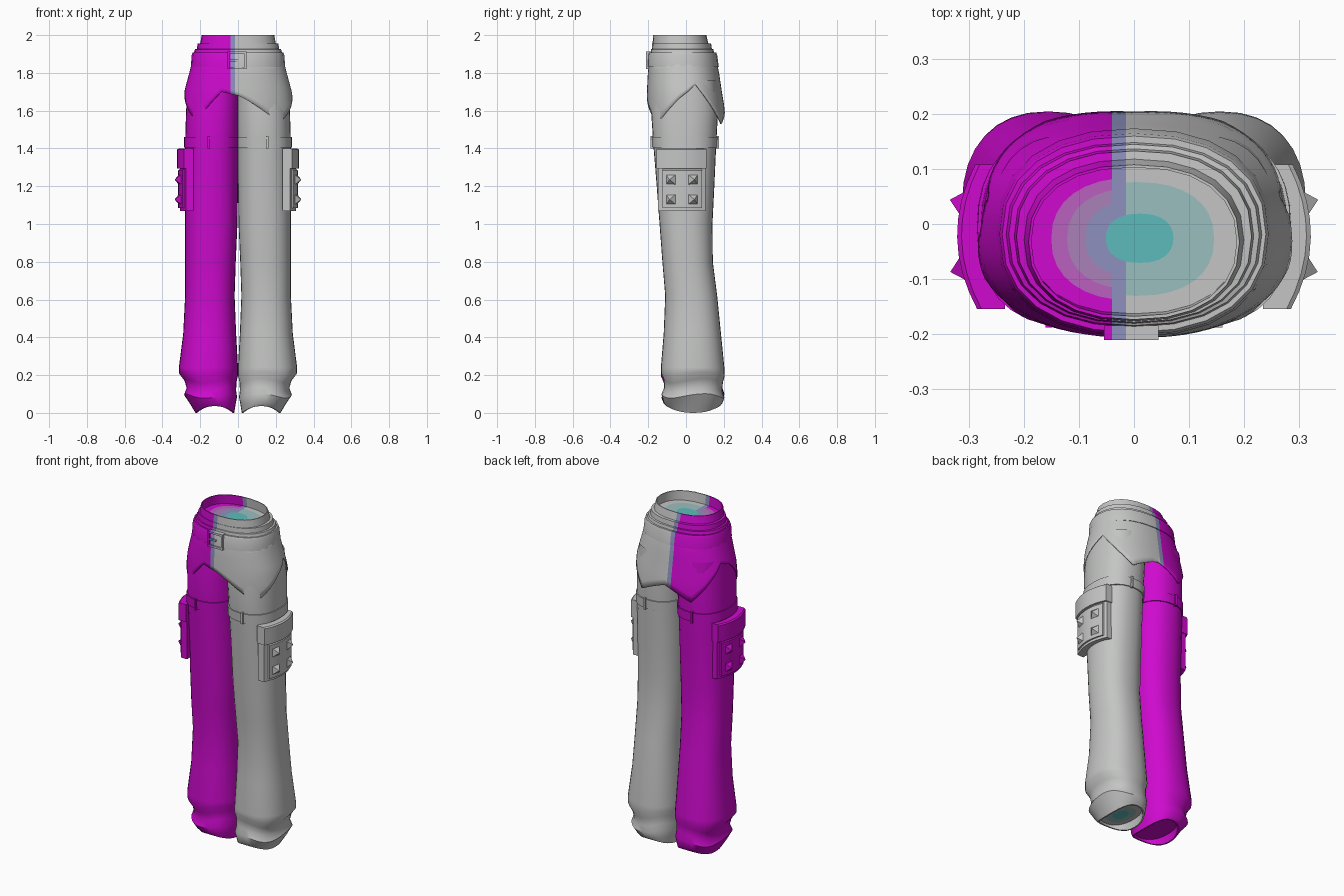
import bpy, bmesh, math
from mathutils import Vector, Matrix

cube = bpy.data.objects.get("Cube")
if cube:
    bpy.data.objects.remove(cube)


def material(name, rgb):
    m = bpy.data.materials.new(name)
    m.use_nodes = True
    m.diffuse_color = (*rgb, 1)
    m.node_tree.nodes["Principled BSDF"].inputs["Base Color"].default_value = (*rgb, 1)
    return m


MAGENTA, GREY, LAVENDER, TEAL, PALE, MAUVE, ORCHID = range(7)
PALETTE = [material("magenta", (0.62, 0.003, 0.62)), material("grey", (0.55, 0.56, 0.55)),
           material("lavender", (0.27, 0.28, 0.52)), material("teal", (0.11, 0.50, 0.50)),
           material("pale teal", (0.33, 0.52, 0.52)), material("mauve", (0.40, 0.22, 0.48)),
           material("orchid", (0.50, 0.12, 0.52))]
STRIP = (-0.04, -0.015)


def by_side(c):
    # colour split running down the body, with a narrow blended strip
    return MAGENTA if c.x < STRIP[0] else LAVENDER if c.x < STRIP[1] else GREY


def finish(name, bm, rule, angle=38, split=False):
    bmesh.ops.recalc_face_normals(bm, faces=bm.faces)
    if split:
        for x in STRIP:
            bmesh.ops.bisect_plane(bm, geom=bm.verts[:] + bm.edges[:] + bm.faces[:], dist=1e-5,
                                   plane_co=(x, 0, 0), plane_no=(1, 0, 0))
    for f in bm.faces:
        f.material_index = rule(f.calc_center_median()) if callable(rule) else rule
    me = bpy.data.meshes.new(name)
    bm.to_mesh(me)
    bm.free()
    for m in PALETTE:
        me.materials.append(m)
    ob = bpy.data.objects.new(name, me)
    bpy.context.collection.objects.link(ob)
    bpy.ops.object.select_all(action='DESELECT')
    ob.select_set(True)
    bpy.context.view_layer.objects.active = ob
    bpy.ops.object.shade_smooth_by_angle(angle=math.radians(angle))
    return ob


def spow(v, p):
    return math.copysign(abs(v) ** (2 / p), v)


def oval(sec, a, p=2.3):
    # point at angle a on a rounded section (z, x0, x1, y0, y1)
    z, x0, x1, y0, y1 = sec
    return Vector(((x0 + x1) / 2 + (x1 - x0) / 2 * spow(math.cos(a), p),
                   (y0 + y1) / 2 + (y1 - y0) / 2 * spow(math.sin(a), p), z))


def skin(bm, rows, loop=False):
    rows = [[bm.verts.new(c) for c in r] for r in rows]
    n = len(rows[0])
    for r, s in zip(rows, rows[1:] + ([rows[0]] if loop else [])):
        for i in range(n):
            bm.faces.new((r[i], r[(i + 1) % n], s[(i + 1) % n], s[i]))


def angles(n):
    return [2 * math.pi * i / n for i in range(n)]


def at_height(profile, z):
    # interpolate a section from a profile listed downwards
    for a, b in zip(profile, profile[1:]):
        if z >= b[0]:
            t = min(1, (a[0] - z) / (a[0] - b[0]))
            return tuple(u + (v - u) * t for u, v in zip(a, b))
    return profile[-1]


def grow(sec, d):
    z, x0, x1, y0, y1 = sec
    return (z, x0 - d, x1 + d, y0 - d, y1 + d)


def hoop(name, secs, rule, n=24, split=False):
    bm = bmesh.new()
    skin(bm, [[oval(s, a) for a in angles(n)] for s in secs], loop=True)
    return finish(name, bm, rule, 30, split)


def disc(name, sec, centre, steps, pick, n=24, split=False):
    # concentric rings whose colour depends on the ring fraction
    bm = bmesh.new()
    c = Vector((*centre, sec[0]))
    skin(bm, [[c.lerp(oval(sec, a), t) for a in angles(n)] for t in steps])
    bmesh.ops.holes_fill(bm, edges=[e for e in bm.edges if e.is_boundary
                                    and (e.verts[0].co - c).length < 0.03])

    def rule(p):
        d = p - c
        edge = oval(sec, 0) - c if d.length < 1e-4 else None
        if edge:
            return pick(0, p)
        rx = (sec[2] - c.x) if d.x > 0 else (c.x - sec[1])
        ry = (sec[4] - c.y) if d.y > 0 else (c.y - sec[3])
        return pick((abs(d.x / rx) ** 2.3 + abs(d.y / ry) ** 2.3) ** (1 / 2.3), p)
    return finish(name, bm, rule, 30, split)


def box(bm, lo, hi):
    mid = [(a + b) / 2 for a, b in zip(lo, hi)]
    size = [b - a for a, b in zip(lo, hi)]
    bmesh.ops.create_cube(bm, size=1, matrix=Matrix.Translation(mid) @ Matrix.Diagonal((*size, 1)))


# trouser leg, listed from hip to cuff
LEG = [(1.76, -0.01, 0.26, -0.17, 0.16), (1.60, -0.01, 0.275, -0.185, 0.17),
       (1.42, -0.005, 0.28, -0.173, 0.16), (1.20, 0, 0.28, -0.155, 0.15),
       (1.00, 0.003, 0.28, -0.14, 0.14), (0.80, 0.012, 0.28, -0.125, 0.142),
       (0.62, 0.018, 0.28, -0.11, 0.165), (0.42, 0.01, 0.29, -0.118, 0.185),
       (0.24, 0.0, 0.313, -0.133, 0.203), (0.205, 0.0, 0.312, -0.133, 0.205),
       (0.17, 0.008, 0.285, -0.118, 0.195), (0.125, 0.01, 0.272, -0.115, 0.192),
       (0.09, 0.005, 0.285, -0.13, 0.203), (0.05, 0.012, 0.255, -0.118, 0.192),
       (0.0, 0.02, 0.225, -0.105, 0.18), (0.0, 0.028, 0.217, -0.097, 0.172),
       (0.045, 0.035, 0.21, -0.09, 0.165)]


def flip(sec, s):
    z, x0, x1, y0, y1 = sec
    return sec if s > 0 else (z, -x1, -x0, y0, y1)


def curved_slab(bm, s, ys, z0, z1, inner, extra):
    # slab wrapped round the outside of the thigh
    rows = []
    for i in range(9):
        y = ys[0] + (ys[1] - ys[0]) * i / 8
        x = 0.314 + extra - 2.0 * (y + 0.02) ** 2
        rows.append([(s * inner, y, z0), (s * x, y, z0), (s * x, y, z1 - 0.006),
                     (s * (x - 0.008), y, z1), (s * inner, y, z1)])
    skin(bm, rows)
    bmesh.ops.holes_fill(bm, edges=[e for e in bm.edges if e.is_boundary])


for s, side, colour in ((1, "left", GREY), (-1, "right", MAGENTA)):
    # leg with bunched cuff and arched hem
    bm = bmesh.new()
    rows = []
    for sec in LEG:
        row = []
        for a in angles(32):
            p = oval(flip(sec, s), a)
            if sec[0] < 0.04:
                p.z += 0.036 * math.sin(a) ** 2
            elif 0.08 < sec[0] < 0.22:
                p.z += 0.012 * math.sin(3 * a + 0.6) * s
            row.append(p)
        rows.append(row)
    skin(bm, rows)
    finish(side + "_trouser_leg", bm, colour)
    disc(side + "_cuff_lining", flip(LEG[-1], s), (s * 0.12, 0.03), (0.15, 0.4, 0.75, 1),
         lambda t, p, c=colour: c if c == MAGENTA or t > 0.75 else TEAL if t < 0.4 else PALE)

    # thigh strap with its loops
    strap = [flip(grow(at_height(LEG, z), d), s)
             for z, d in ((1.46, -0.01), (1.46, 0.006), (1.405, 0.006), (1.405, -0.01))]
    hoop(side + "_thigh_strap", strap, colour, 32)
    bm = bmesh.new()
    for y in (-0.178, 0.165):
        box(bm, (s * 0.155 - 0.006, y - 0.01, 1.40), (s * 0.155 + 0.006, y + 0.01, 1.467))
    finish(side + "_strap_loops", bm, colour)

    # cargo pocket: body, raised panel, flap
    for part, ys, z0, z1, inner, extra in (("body", (-0.148, 0.103), 1.07, 1.31, 0.235, -0.006),
                                           ("panel", (-0.125, 0.085), 1.085, 1.29, 0.26, 0.003),
                                           ("flap", (-0.155, 0.108), 1.295, 1.40, 0.235, 0.008)):
        bm = bmesh.new()
        curved_slab(bm, s, ys, z0, z1, inner, extra)
        finish(side + "_pocket_" + part, bm, colour, 30)

    # pyramid studs
    bm = bmesh.new()
    for y in (-0.083, 0.04):
        for z in (1.13, 1.235):
            x = 0.315 - 2.0 * (y + 0.02) ** 2
            turn = Matrix.Rotation(s * math.pi / 2, 4, 'Y') @ Matrix.Rotation(math.pi / 4, 4, 'Z')
            tilt = Matrix.Rotation(s * 4 * (y + 0.02), 4, 'Z')
            bmesh.ops.create_cone(bm, cap_ends=True, segments=4, radius1=0.044, radius2=0, depth=0.034,
                                  matrix=Matrix.Translation((s * (x + 0.011), y, z)) @ tilt @ turn)
    finish(side + "_pocket_studs", bm, colour, 10)

    # rounded hip pouch, open at the top
    bm = bmesh.new()
    bmesh.ops.create_uvsphere(bm, u_segments=20, v_segments=12, radius=1,
                              matrix=Matrix.Translation((s * 0.268, -0.008, 1.645))
                              @ Matrix.Diagonal((0.036, 0.092, 0.095, 1)))
    bmesh.ops.bisect_plane(bm, geom=bm.verts[:] + bm.edges[:] + bm.faces[:], plane_co=(0, 0, 1.645),
                           plane_no=(s * 0.5, 0, 1), clear_outer=True)
    finish(side + "_hip_pouch", bm, colour)

# pointed overskirt
SKIRT = [(1.86, -0.243, 0.243, -0.195, 0.162), (1.80, -0.258, 0.258, -0.202, 0.175),
         (1.70, -0.285, 0.285, -0.207, 0.19), (1.62, -0.296, 0.296, -0.208, 0.203),
         (1.53, -0.296, 0.296, -0.205, 0.212)]
HEM = [(-180, 1.72), (-135, 1.54), (-105, 1.70), (-90, 1.68), (-45, 1.53), (15, 1.74),
       (60, 1.53), (90, 1.60), (120, 1.53), (165, 1.74), (180, 1.72)]


def hem_height(deg):
    for (a, za), (b, zb) in zip(HEM, HEM[1:]):
        if deg <= b:
            return za + (zb - za) * (deg - a) / (b - a)


bm = bmesh.new()
rows = []
for j in range(9):
    row = []
    for i in range(72):
        deg = -180 + 5 * i
        z = 1.86 + (hem_height(deg) - 1.86) * j / 8
        row.append(oval(at_height(SKIRT, z), math.radians(deg)))
    rows.append(row)
skin(bm, rows)
skirt = finish("pointed_overskirt", bm, by_side, split=True)
thick = skirt.modifiers.new("cloth thickness", 'SOLIDIFY')
thick.thickness = 0.006

# waistband rim, folded band and belt
hoop("waist_rim", [(1.94, -0.203, 0.203, -0.178, 0.122), (2.0, -0.192, 0.192, -0.174, 0.108),
                   (2.0, -0.187, 0.187, -0.168, 0.103), (1.94, -0.19, 0.19, -0.163, 0.108)],
     by_side, split=True)
hoop("waist_band", [(1.90, -0.235, 0.235, -0.188, 0.15), (1.925, -0.228, 0.228, -0.185, 0.145),
                    (1.927, -0.218, 0.218, -0.181, 0.137), (1.955, -0.214, 0.214, -0.179, 0.133),
                    (1.957, -0.19, 0.19, -0.165, 0.11), (1.90, -0.19, 0.19, -0.165, 0.11)],
     by_side, split=True)
hoop("belt", [(1.83, -0.25, 0.25, -0.205, 0.174), (1.895, -0.245, 0.245, -0.202, 0.165),
              (1.908, -0.24, 0.24, -0.197, 0.16), (1.908, -0.22, 0.22, -0.18, 0.14),
              (1.83, -0.23, 0.23, -0.19, 0.15)], by_side, split=True)


def waist_colour(t, p):
    if p.x > STRIP[1]:
        return TEAL if t < 0.32 else PALE if t < 0.74 else GREY
    if p.x > STRIP[0] and t > 0.32:
        return LAVENDER
    for limit, c in ((0.32, TEAL), (0.5, LAVENDER), (0.66, MAUVE), (0.8, ORCHID)):
        if t < limit:
            return c
    return MAGENTA


disc("waist_lining", (1.945, -0.192, 0.192, -0.168, 0.112), (0.015, -0.025),
     (0.1, 0.32, 0.5, 0.66, 0.74, 0.8, 1), waist_colour, 32, split=True)

# belt buckle frame and prong
bm = bmesh.new()
for lo, hi in (((-0.055, 1.82), (-0.045, 1.913)), ((0.035, 1.82), (0.045, 1.913)),
               ((-0.055, 1.82), (0.045, 1.832)), ((-0.055, 1.901), (0.045, 1.913)),
               ((-0.05, 1.86), (0.0, 1.87))):
    box(bm, (lo[0], -0.211, lo[1]), (hi[0], -0.185, hi[1]))
finish("belt_buckle", bm, by_side, split=True)
